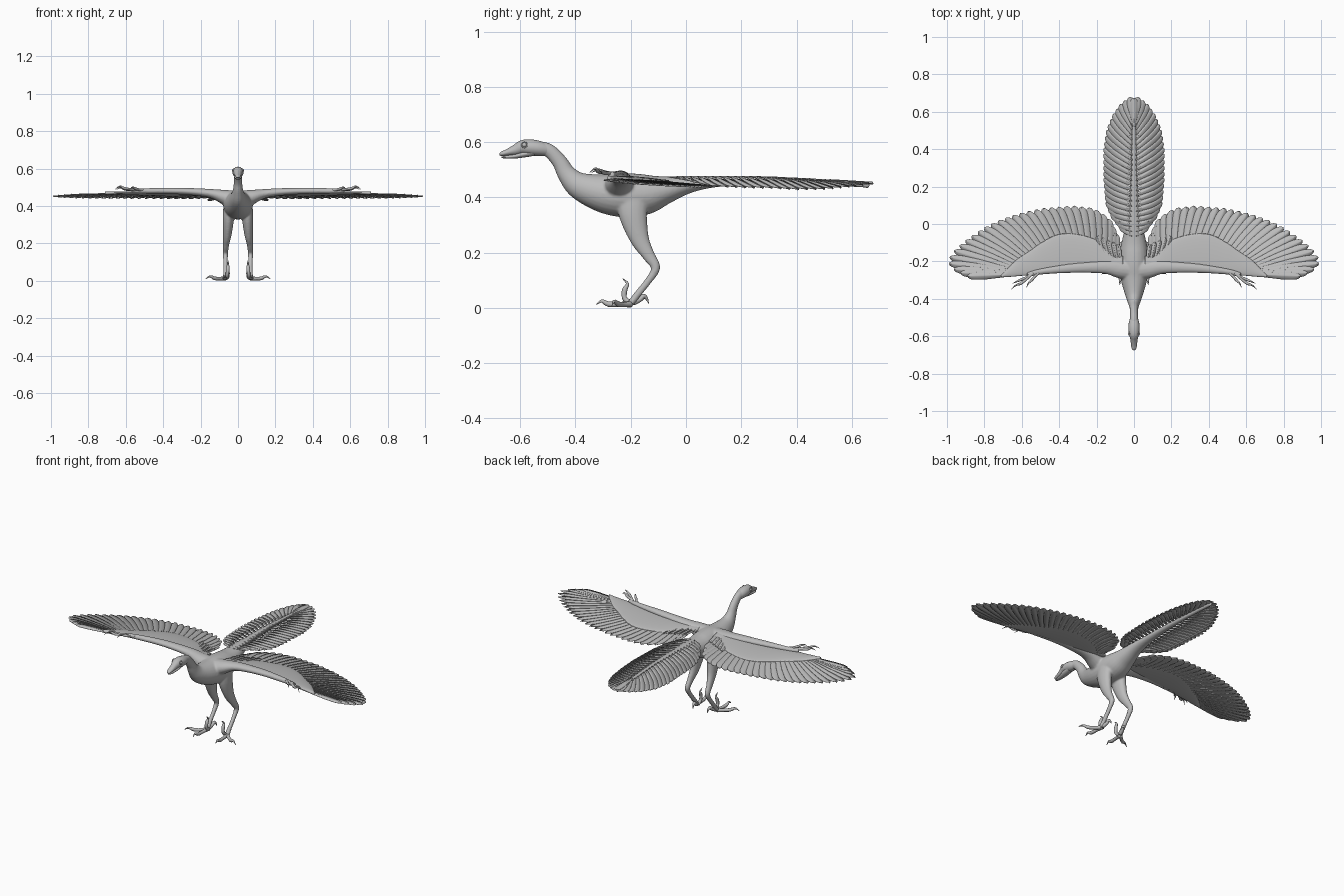
import bpy, bmesh, math
from mathutils import Vector

if "Cube" in bpy.data.objects:
    bpy.data.objects.remove(bpy.data.objects["Cube"])

grey = bpy.data.materials.new("plain_grey")
grey.use_nodes = True
grey.diffuse_color = (0.5, 0.5, 0.5, 1)
grey.node_tree.nodes["Principled BSDF"].inputs["Base Color"].default_value = (0.5, 0.5, 0.5, 1)


def spline(rows, steps):
    """Smooth curve through rows of numbers."""
    rows = [Vector(r) for r in rows]
    out = []
    for i in range(len(rows) - 1):
        a, b = rows[max(i - 1, 0)], rows[i]
        c, d = rows[i + 1], rows[min(i + 2, len(rows) - 1)]
        for k in range(steps):
            t = k / steps
            out.append(b + (c - a) * t / 2 + (a * 2 - b * 5 + c * 4 - d) * t * t / 2
                       + (b * 3 - a - c * 3 + d) * t ** 3 / 2)
    return out + [rows[-1]]


def at(points, t):
    """Point at fraction t along an evenly measured polyline."""
    points = [Vector(p) for p in points]
    left = t * sum((b - a).length for a, b in zip(points, points[1:]))
    for a, b in zip(points, points[1:]):
        if left <= (b - a).length:
            return a.lerp(b, left / (b - a).length)
        left -= (b - a).length
    return points[-1]


def loft(bm, rows, side=(1, 0, 0), steps=5, sides=16, flip=1):
    """Oval tube; each row is x, y, z, radius along side, radius across."""
    rows = spline(rows, steps)
    pts = [Vector((r[0] * flip, r[1], r[2])) for r in rows]
    rings = []
    for i, (p, r) in enumerate(zip(pts, rows)):
        tan = (pts[min(i + 1, len(pts) - 1)] - pts[max(i - 1, 0)]).normalized()
        s = Vector(side)
        s = (s - tan * s.dot(tan)).normalized()
        n = tan.cross(s)
        rings.append([bm.verts.new(p + s * max(r[3], 0.0005) * math.cos(a) + n * max(r[4], 0.0005) * math.sin(a))
                      for a in (math.tau * k / sides for k in range(sides))])
    for lo, hi in zip(rings, rings[1:]):
        for k in range(sides):
            j = (k + 1) % sides
            bm.faces.new((lo[k], lo[j], hi[j], hi[k]))
    bm.faces.new(rings[0][::-1])
    bm.faces.new(rings[-1])


def finish(name, bm, mirror=False, closed=True):
    if closed:
        bmesh.ops.recalc_face_normals(bm, faces=bm.faces)
    for f in bm.faces:
        f.smooth = True
    me = bpy.data.meshes.new(name)
    bm.to_mesh(me)
    bm.free()
    me.materials.append(grey)
    ob = bpy.data.objects.new(name, me)
    bpy.context.collection.objects.link(ob)
    if mirror:
        ob.modifiers.new("mirror", 'MIRROR').use_mirror_merge = False
    return ob


def feather(bm, root, tip, width, height, tilt, bend=0.0):
    """Thin vane with a raised shaft and a rounded tip."""
    root, tip = Vector(root[:2]), Vector(tip[:2])
    along = tip - root
    across = Vector((-along.y, along.x)).normalized()
    rows = []
    for i in range(15):
        s = 1 - (1 - i / 14) ** 1.6
        w = width * min(1, 0.4 + s) * math.sqrt(max(0.004, 1 - max(0, (s - 0.82) / 0.18) ** 2))
        row = []
        for u in (-1, -0.12, 0, 0.12, 1):
            p = root + along * s + across * (u * w + bend * math.sin(math.pi * s))
            z = height(p.x, p.y) + tilt * u + (0.0015 if u == 0 else 0)
            row.append(bm.verts.new((p.x, p.y, z)))
        rows.append(row)
    for a, b in zip(rows, rows[1:]):
        for k in range(4):
            bm.faces.new((a[k], b[k], b[k + 1], a[k + 1]))


def vane_object(name, bm):
    bmesh.ops.recalc_face_normals(bm, faces=bm.faces)
    for f in bm.faces:
        f.normal_update()
        if f.normal.z < 0:
            f.normal_flip()
    ob = finish(name, bm, mirror=True, closed=False)
    ob.modifiers.new("thickness", 'SOLIDIFY').thickness = 0.002
    return ob


# Body, neck, tail, arms and legs fused into one skin
bm = bmesh.new()
loft(bm, [(0, -.55, .578, .026, .026), (0, -.50, .572, .021, .025), (0, -.458, .53, .022, .028),
          (0, -.43, .483, .028, .035), (0, -.385, .442, .045, .05), (0, -.30, .415, .07, .07),
          (0, -.22, .408, .08, .08), (0, -.14, .412, .075, .072), (0, -.07, .428, .06, .05),
          (0, .01, .447, .042, .032), (0, .1, .457, .03, .021), (0, .25, .463, .021, .015),
          (0, .45, .458, .014, .012), (0, .62, .448, .011, .011), (0, .665, .442, .008, .009)], sides=24)
for flip in (1, -1):
    loft(bm, [(.02, -.245, .43, .06, .055), (.08, -.24, .45, .05, .038), (.14, -.232, .466, .037, .025),
              (.22, -.232, .475, .03, .02), (.35, -.238, .481, .024, .017), (.5, -.255, .481, .016, .014),
              (.57, -.272, .482, .013, .011)], side=(0, 1, 0), flip=flip)
    loft(bm, [(.045, -.19, .41, .032, .06), (.051, -.192, .34, .031, .052), (.057, -.168, .25, .023, .035),
              (.064, -.135, .19, .016, .023), (.067, -.11, .145, .014, .017), (.067, -.135, .10, .012, .013),
              (.067, -.175, .05, .012, .013), (.067, -.2, .016, .015, .013)], flip=flip)
body = finish("body", bm)
fuse = body.modifiers.new("fuse", 'REMESH')
fuse.mode, fuse.voxel_size, fuse.use_smooth_shade = 'VOXEL', 0.005, True
soft = body.modifiers.new("soften", 'SMOOTH')
soft.factor, soft.iterations = 0.5, 6

# Head with upper and lower jaw
bm = bmesh.new()
loft(bm, [(0, -.675, .557, .004, .004), (0, -.667, .558, .012, .008), (0, -.645, .564, .016, .012),
          (0, -.615, .573, .02, .02), (0, -.59, .582, .027, .026), (0, -.56, .581, .03, .029),
          (0, -.53, .577, .028, .027), (0, -.50, .572, .02, .022)], sides=24)
finish("head", bm)
bm = bmesh.new()
loft(bm, [(0, -.668, .546, .004, .002), (0, -.655, .546, .012, .005), (0, -.62, .549, .016, .008),
          (0, -.585, .557, .021, .012), (0, -.55, .563, .02, .012)])
finish("lower_jaw", bm)

# Eyes with a raised rim
bpy.ops.mesh.primitive_uv_sphere_add(segments=16, ring_count=10, radius=.009, location=(.024, -.585, .59))
eye = bpy.context.object
eye.name = "left_eye"
bpy.ops.mesh.primitive_torus_add(major_radius=.01, minor_radius=.0022, major_segments=20, minor_segments=8,
                                 location=(.0265, -.585, .59), rotation=(0, math.radians(80), 0))
rim = bpy.context.object
rim.name = "left_eye_rim"
for ob in (eye, rim):
    ob.data.materials.append(grey)
    ob.data.shade_smooth()
    twin = ob.copy()
    twin.name = ob.name.replace("left", "right")
    twin.location.x *= -1
    twin.rotation_euler.y *= -1
    bpy.context.collection.objects.link(twin)


def digits(name, paths, thick):
    """Clawed toes or fingers, tapering to a point."""
    bm = bmesh.new()
    for path in paths:
        n = len(path) - 1
        rows = []
        for i, p in enumerate(path):
            r = thick * (1, .8, .85, .5, .08)[round(i * 4 / n)]
            rows.append((*p, r, r))
        loft(bm, rows, side=(.6, .35, .7), sides=10)
    finish(name, bm, mirror=True)


digits("toes", [
    [(.067, -.2, .014), (.07, -.24, .013), (.073, -.28, .014), (.075, -.305, .025), (.076, -.325, .012)],
    [(.07, -.2, .014), (.098, -.225, .012), (.125, -.245, .014), (.15, -.26, .024), (.173, -.268, .01)],
    [(.06, -.2, .016), (.057, -.222, .035), (.055, -.222, .065), (.053, -.212, .088), (.052, -.23, .107)],
    [(.063, -.19, .02), (.057, -.168, .03), (.053, -.155, .042), (.05, -.143, .035), (.048, -.135, .016)]], .0115)
digits("fingers", [
    [(.54, -.262, .485), (.575, -.285, .488), (.605, -.298, .49), (.628, -.308, .499), (.65, -.318, .488)],
    [(.54, -.262, .485), (.575, -.295, .49), (.605, -.318, .494), (.632, -.328, .505), (.657, -.35, .49)],
    [(.51, -.262, .485), (.53, -.28, .488), (.545, -.298, .492), (.565, -.318, .5), (.575, -.342, .49)]], .0085)


def wing_z(x, y):
    return .474 - .03 * max(0, x - .5) - .09 * (y + .27)


# Flight feathers, fanned between the arm and the wing outline
wing_tips = [(.89, -.28), (.957, -.25), (1, -.2), (.955, -.135), (.89, -.08), (.81, -.025), (.72, .02),
             (.62, .055), (.49, .083), (.33, .098), (.22, .085), (.14, .035), (.105, -.05)]
wing_roots = [(.64, -.27), (.5, -.245), (.3, -.22), (.1, -.22)]
bm = bmesh.new()
count = 30
for i in range(count):
    t = i / (count - 1)
    root = at(wing_roots, t ** 1.25)
    tip = at(wing_tips, t)
    feather(bm, root, tip, .02 + .009 * min(1, t * 2.5), wing_z, .003)
vane_object("wing_feathers", bm)

# Covert feathers as a smooth padded layer over the arm
bm = bmesh.new()
edges = [(.06, -.275, -.17), (.12, -.265, -.17), (.18, -.258, -.12), (.25, -.258, -.07), (.37, -.26, -.05),
         (.46, -.263, -.09), (.52, -.27, -.13), (.6, -.279, -.18), (.66, -.284, -.23), (.71, -.286, -.275)]
loft(bm, [(x, (f + b) / 2, wing_z(x, (f + b) / 2) + .001, (b - f) / 2, .009) for x, f, b in edges],
     side=(0, 1, -.09), sides=24)
finish("wing_coverts", bm, mirror=True)

# Short inner feathers beside the back
bm = bmesh.new()
for i in range(5):
    feather(bm, (.07 + .02 * i, -.21), (.085 + .028 * i, -.11 + .012 * i), .012,
            lambda x, y: wing_z(x, y) + .006, .002)
vane_object("inner_feathers", bm)


def tail_z(x, y):
    return .474 - .06 * max(0, y - .3) - .04 * (x / .165) ** 2


# Tail feathers in pairs along the tail
tail_tips = [(.075, .015), (.125, .06), (.152, .12), (.162, .25), (.162, .4), (.145, .51),
             (.11, .59), (.065, .65), (.02, .677)]
bm = bmesh.new()
for i in range(24):
    t = i / 23
    tip = at(tail_tips, t)
    root = (.006, -.06 + .62 * t)
    feather(bm, root, tip, .021, tail_z, -.003, bend=-.012 * (1 - t))
vane_object("tail_feathers", bm)

# Small middle plume on the tail end
bm = bmesh.new()
feather(bm, (0, .52), (0, .675), .02, lambda x, y: tail_z(x, y) + .004, 0)
ob = vane_object("tail_plume", bm)
ob.modifiers.remove(ob.modifiers["mirror"])
